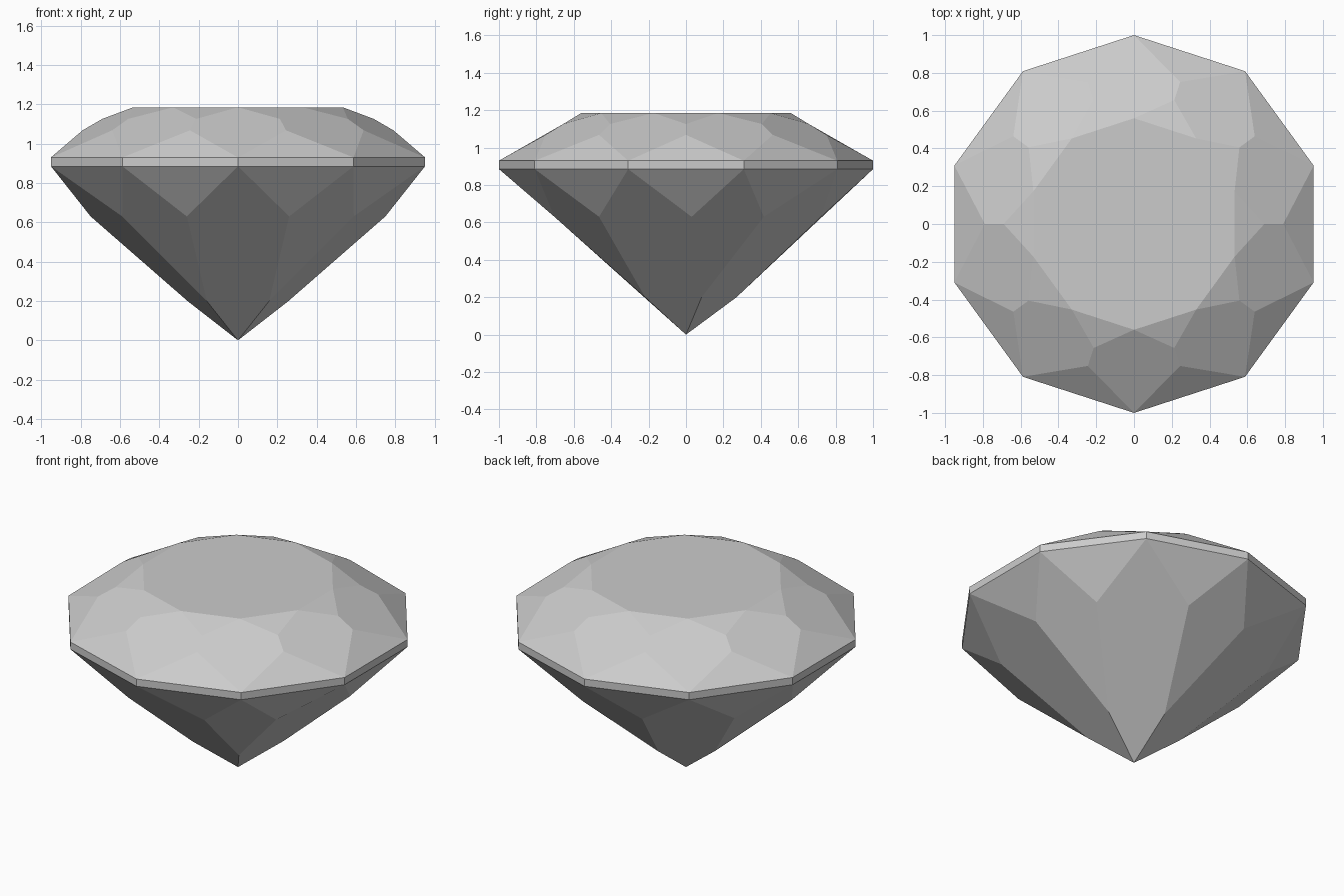
import bpy
import bmesh
from math import radians, sin, cos

cube = bpy.data.objects.get("Cube")
if cube:
    bpy.data.objects.remove(cube, do_unlink=True)

SIDES = 10
STEP = 360 / SIDES

# One neutral stone colour
stone = bpy.data.materials.new("pale_grey_stone")
stone.use_nodes = True
colour = (0.6, 0.6, 0.6, 1)
stone.diffuse_color = colour
bsdf = next(n for n in stone.node_tree.nodes if n.type == 'BSDF_PRINCIPLED')
bsdf.inputs["Base Color"].default_value = colour

bm = bmesh.new()


def ring(radius, z, shift=lambda i: 0):
    """Ten vertices counter-clockwise from the back, each turned by shift(i) degrees."""
    verts = []
    for i in range(SIDES):
        a = radians(90 + STEP * i + shift(i))
        verts.append(bm.verts.new((radius * cos(a), radius * sin(a), z)))
    return verts


def half_step(i):
    return STEP / 2


def toward_narrow(i):
    # Lower points lean toward the narrow facets, which sit on even corners
    return 15.7 if i % 2 == 0 else STEP - 15.7


table = ring(0.56, 1.185)
star = ring(0.69, 1.126, half_step)
upper = ring(0.79, 1.068, half_step)
girdle_top = ring(1, 0.93)
girdle_base = ring(1, 0.885)
lower = ring(0.75, 0.63, toward_narrow)
tips = ring(0.27, 0.2)
culet = bm.verts.new((0, 0, 0))

face = bm.faces.new
face(table)
for i in range(SIDES):
    n, p = (i + 1) % SIDES, i - 1
    # Crown: star facet, upper girdle facet and main facet
    face((table[i], star[i], table[n]))
    face((girdle_top[i], girdle_top[n], upper[i]))
    face((table[i], star[p], upper[p], girdle_top[i], upper[i], star[i]))
    # Girdle band
    face((girdle_base[i], girdle_base[n], girdle_top[n], girdle_top[i]))
    # Pavilion: lower girdle facet, then narrow and wide main facets in turn
    face((girdle_base[n], girdle_base[i], lower[i]))
    if i % 2 == 0:
        face((girdle_base[i], lower[p], tips[i], lower[i]))
    else:
        face((girdle_base[i], lower[p], tips[p], culet, tips[n], lower[i]))

# Remove the unused tips on odd corners
bmesh.ops.delete(bm, geom=[v for v in bm.verts if not v.link_faces], context='VERTS')
bmesh.ops.recalc_face_normals(bm, faces=bm.faces[:])

mesh = bpy.data.meshes.new("cut_gemstone")
bm.to_mesh(mesh)
bm.free()
mesh.materials.append(stone)
gem = bpy.data.objects.new("cut_gemstone", mesh)
bpy.context.collection.objects.link(gem)
